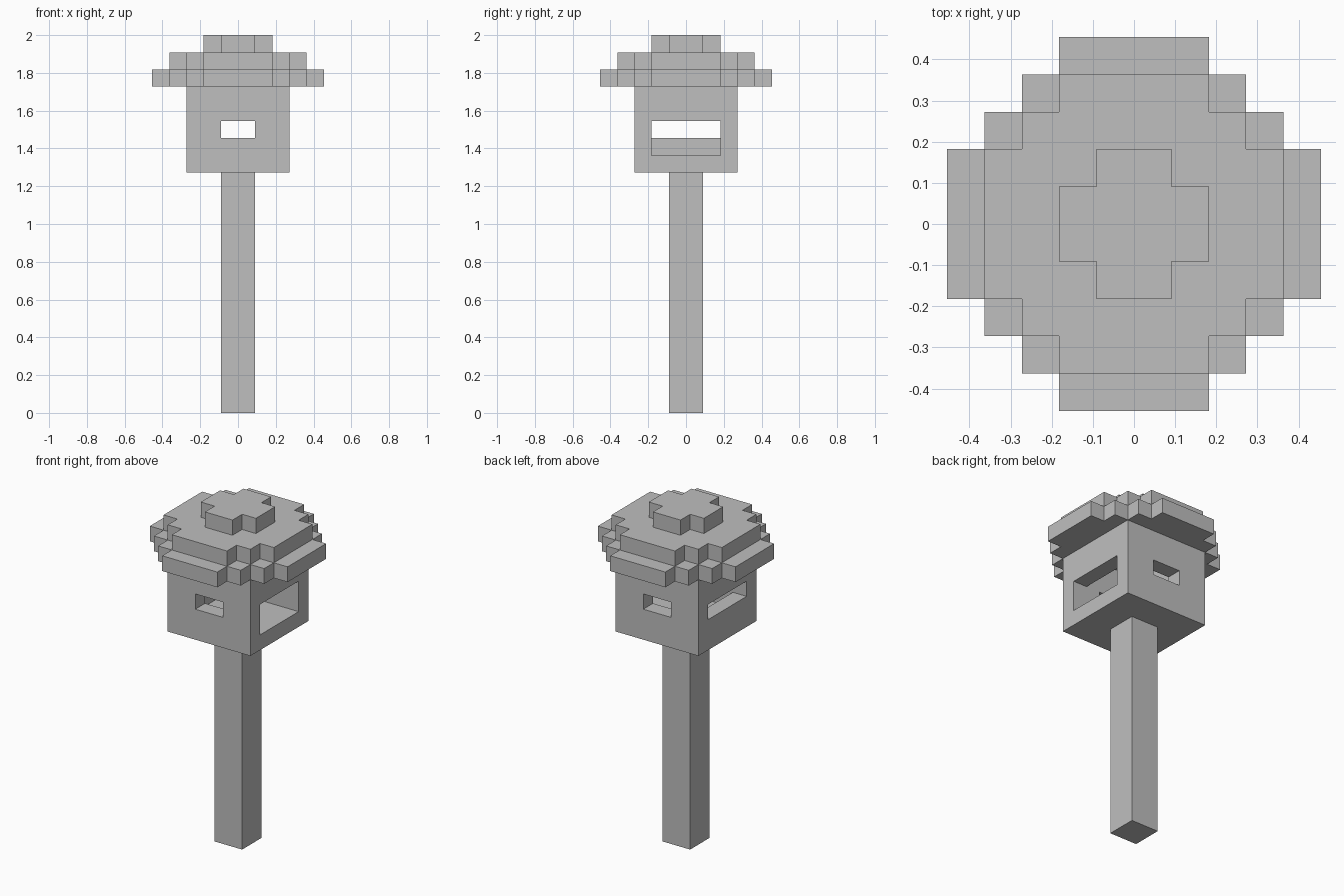
import bpy
import bmesh

U = 2 / 22  # one block

cube = bpy.data.objects.get("Cube")
if cube:
    bpy.data.objects.remove(cube, do_unlink=True)

grey = bpy.data.materials.new("plain_grey")
grey.use_nodes = True
grey.diffuse_color = (0.52, 0.52, 0.52, 1)
grey.node_tree.nodes["Principled BSDF"].inputs["Base Color"].default_value = grey.diffuse_color


def prism(name, outline, bottom, top):
    """Extrude a flat outline, measured in blocks, between two heights."""
    bm = bmesh.new()
    base = bm.faces.new([bm.verts.new((x * U, y * U, bottom * U)) for x, y in outline])
    moved = bmesh.ops.extrude_face_region(bm, geom=[base])["geom"]
    verts = [v for v in moved if isinstance(v, bmesh.types.BMVert)]
    bmesh.ops.translate(bm, verts=verts, vec=(0, 0, (top - bottom) * U))
    bmesh.ops.recalc_face_normals(bm, faces=bm.faces)
    mesh = bpy.data.meshes.new(name)
    bm.to_mesh(mesh)
    bm.free()
    mesh.materials.append(grey)
    obj = bpy.data.objects.new(name, mesh)
    bpy.context.collection.objects.link(obj)
    return obj


def box(name, x0, x1, y0, y1, bottom, top):
    return prism(name, [(x0, y0), (x1, y0), (x1, y1), (x0, y1)], bottom, top)


def cut(target, cutter):
    cutter.hide_render = True
    mod = target.modifiers.new("cut", 'BOOLEAN')
    mod.operation = 'DIFFERENCE'
    mod.solver = 'EXACT'
    mod.object = cutter
    bpy.context.view_layer.objects.active = target
    bpy.ops.object.modifier_apply(modifier=mod.name)
    bpy.data.objects.remove(cutter, do_unlink=True)


def stepped_outline(reach, side):
    """Round block outline: flat sides, one-block stairs at the corners."""
    quarter = [(reach, side)]
    x, y = reach, side
    while x > side:
        x -= 1
        quarter.append((x, y))
        y += 1
        quarter.append((x, y))
    points = []
    for _ in range(4):
        points += quarter
        quarter = [(-b, a) for a, b in quarter]
    return points


# Post
box("post", -1, 1, -1, 1, 0, 14)

# Hollow house with a window in each wall
house = box("house", -3, 3, -3, 3, 14, 19)
cut(house, box("room_cutter", -2, 2, -2, 2, 15, 20))
cut(house, box("front_back_window_cutter", -1, 1, -4, 4, 16, 17))
cut(house, box("left_window_cutter", 1, 4, -2, 2, 15, 17))
cut(house, box("right_window_cutter", -4, -1, -2, 2, 16, 17))

# Stepped roof
layers = [("roof_brim", 5, 2), ("roof_middle", 4, 2), ("roof_cap", 2, 1)]
for i, (name, reach, side) in enumerate(layers):
    prism(name, stepped_outline(reach, side), 19 + i, 20 + i)
